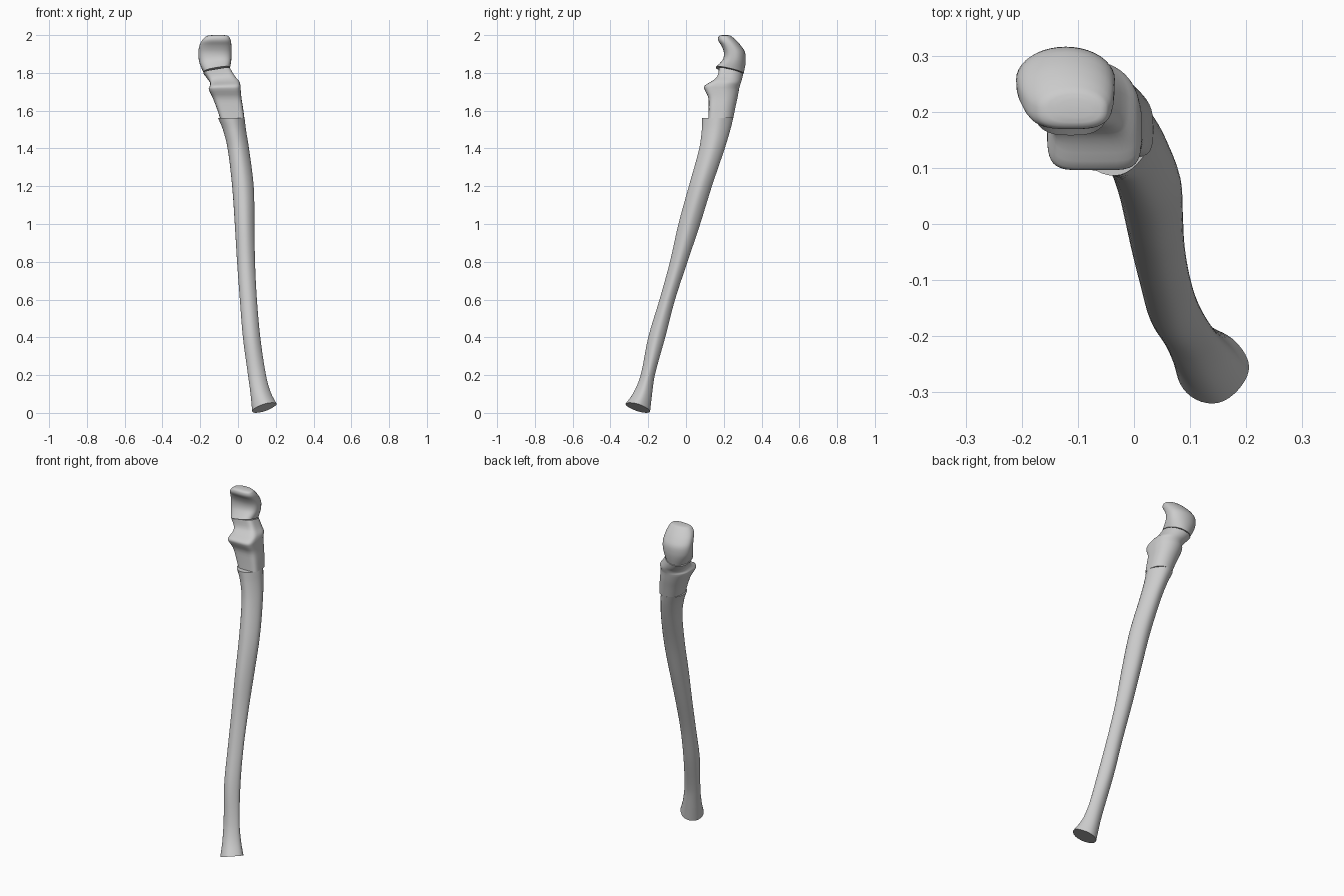
import bpy
import bmesh
import math

if "Cube" in bpy.data.objects:
    bpy.data.objects.remove(bpy.data.objects["Cube"], do_unlink=True)

bone = bpy.data.materials.new("pale_grey_bone")
bone.use_nodes = True
colour = (0.6, 0.6, 0.6, 1)
bone.diffuse_color = colour
bone.node_tree.nodes["Principled BSDF"].inputs["Base Color"].default_value = colour

SIDES = 40


def smooth_rows(rows, steps):
    """Fill in extra sections between the given ones with Hermite curves."""
    def slope(i, k):
        a, b = rows[max(i - 1, 0)], rows[min(i + 1, len(rows) - 1)]
        return (b[k] - a[k]) / (b[0] - a[0])

    result = []
    for i in range(len(rows) - 1):
        a, b = rows[i], rows[i + 1]
        h = b[0] - a[0]
        for s in range(steps):
            t = s / steps
            row = [a[0] + h * t]
            for k in range(1, len(a)):
                row.append((2 * t**3 - 3 * t**2 + 1) * a[k]
                           + (t**3 - 2 * t**2 + t) * h * slope(i, k)
                           + (3 * t**2 - 2 * t**3) * b[k]
                           + (t**3 - t**2) * h * slope(i + 1, k))
            result.append(row)
    return result + [list(rows[-1])]


def signed_power(v, e):
    return math.copysign(abs(v) ** e, v)


def loft(name, rows, steps, front_power=2, crest=0, bottom=(0, 0), top=(0, 0), fade=0.1):
    """Skin sections of (z, left, right, front, back); the end cuts may be tilted."""
    bm = bmesh.new()
    rings = []
    low, high = rows[0][0], rows[-1][0]
    for z, x0, x1, y0, y1 in smooth_rows(rows, steps):
        down = max(0, 1 - (z - low) / fade)
        up = max(0, 1 - (high - z) / fade)
        ring = []
        for i in range(SIDES):
            a = math.tau * i / SIDES
            c, s = math.cos(a), math.sin(a)
            e = 2 / (front_power if s < 0 else 2)
            dx = signed_power(c, e) * (x1 - x0) / 2
            dy = signed_power(s, e) * (y1 - y0) / 2
            dy *= 1 - crest * max(0, c) ** 2
            dz = down * (bottom[0] * dx + bottom[1] * dy) + up * (top[0] * dx + top[1] * dy)
            ring.append(bm.verts.new(((x0 + x1) / 2 + dx, (y0 + y1) / 2 + dy, z + dz)))
        rings.append(ring)
    for r, q in zip(rings, rings[1:]):
        for i in range(SIDES):
            j = (i + 1) % SIDES
            bm.faces.new((r[i], r[j], q[j], q[i]))
    bm.faces.new(rings[0][::-1])
    bm.faces.new(rings[-1])
    mesh = bpy.data.meshes.new(name)
    bm.to_mesh(mesh)
    bm.free()
    mesh.materials.append(bone)
    obj = bpy.data.objects.new(name, mesh)
    bpy.context.collection.objects.link(obj)
    bpy.ops.object.select_all(action="DESELECT")
    obj.select_set(True)
    bpy.context.view_layer.objects.active = obj
    bpy.ops.object.shade_smooth_by_angle(angle=math.radians(35))


# Long curved shaft with a flared, slanted lower end
shaft = [
    (0.028, 0.075, 0.205, -0.32, -0.19),
    (0.1, 0.067, 0.175, -0.28, -0.18),
    (0.2, 0.053, 0.148, -0.24, -0.165),
    (0.4, 0.026, 0.118, -0.2, -0.11),
    (0.6, 0.01, 0.1, -0.14, -0.058),
    (0.8, -0.005, 0.09, -0.085, 0.008),
    (1.0, -0.017, 0.087, -0.04, 0.075),
    (1.2, -0.031, 0.083, 0.015, 0.137),
    (1.4, -0.055, 0.058, 0.07, 0.205),
    (1.5, -0.08, 0.042, 0.084, 0.235),
    (1.56, -0.105, 0.035, 0.086, 0.25),
]
loft("shaft", shaft, 4, crest=0.25, bottom=(0.3, -0.3))

# Upper block, cut flat at the front, flaring to a beaked ledge
ledge = [
    (1.56, -0.095, 0.034, 0.118, 0.25),
    (1.62, -0.115, 0.026, 0.12, 0.262),
    (1.67, -0.135, 0.018, 0.118, 0.273),
    (1.715, -0.155, 0.014, 0.097, 0.281),
    (1.73, -0.15, 0.013, 0.1, 0.284),
    (1.75, -0.147, 0.006, 0.14, 0.289),
    (1.77, -0.158, -0.015, 0.165, 0.295),
    (1.807, -0.182, -0.042, 0.175, 0.303),
]
loft("notch_ledge", ledge, 3, front_power=5, top=(0.17, -0.22), fade=0.09)

# Rounded hooked cap above the joint cut
cap = [
    (1.813, -0.182, -0.043, 0.158, 0.305),
    (1.84, -0.196, -0.038, 0.18, 0.312),
    (1.87, -0.207, -0.035, 0.197, 0.316),
    (1.91, -0.21, -0.034, 0.2, 0.312),
    (1.945, -0.204, -0.035, 0.187, 0.29),
    (1.97, -0.192, -0.038, 0.171, 0.268),
    (1.988, -0.176, -0.045, 0.17, 0.248),
    (1.997, -0.16, -0.055, 0.178, 0.235),
    (2.0, -0.135, -0.075, 0.19, 0.222),
]
loft("hooked_cap", cap, 3, front_power=3, bottom=(0.17, -0.22), fade=0.09)
